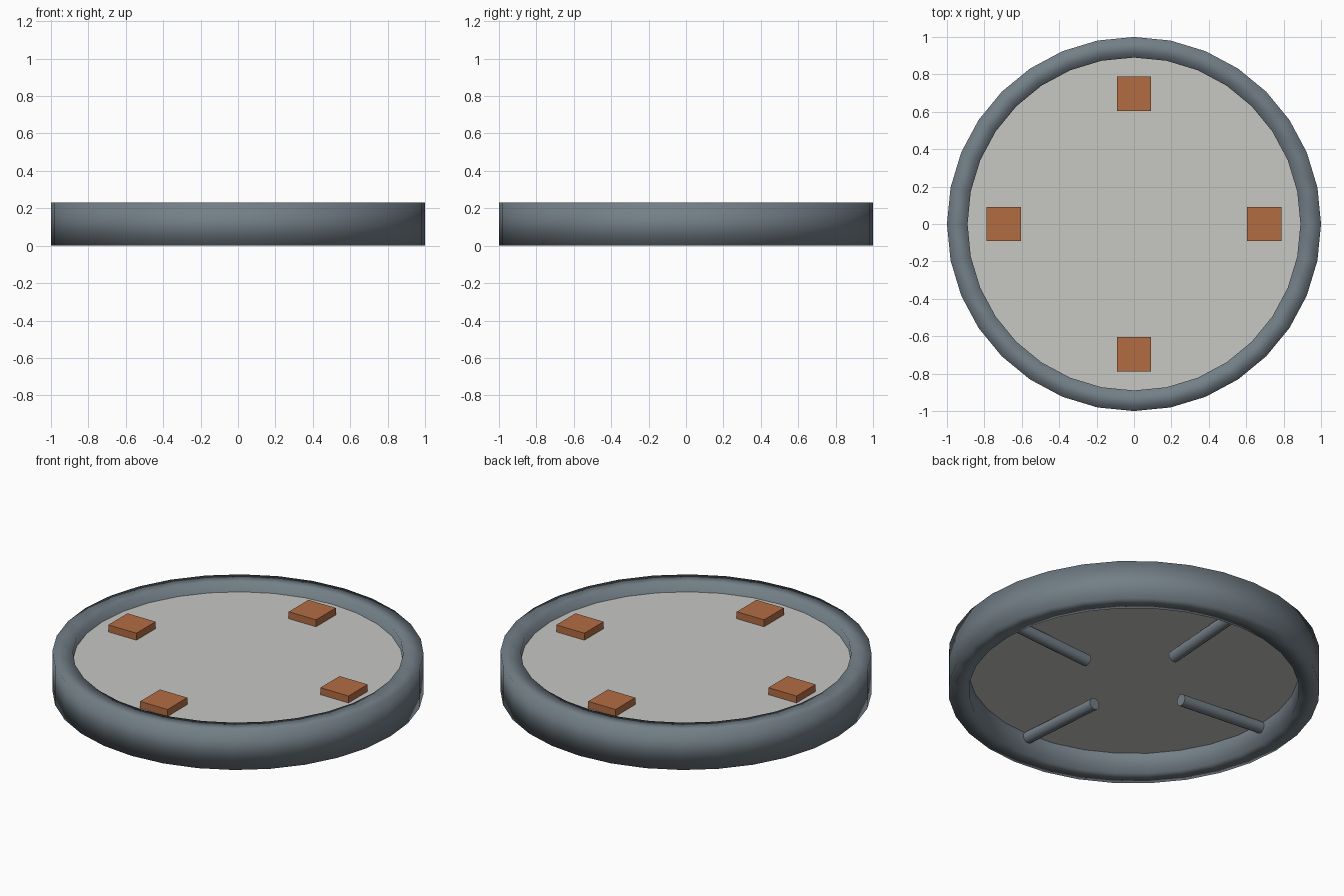
import bpy
import bmesh
import math
from mathutils import Matrix, Vector

default = bpy.data.objects.get("Cube")
if default:
    bpy.data.objects.remove(default, do_unlink=True)

SEGMENTS = 32
HEIGHT = 0.23
INNER = 0.89


def make_material(name, rgb):
    mat = bpy.data.materials.new(name)
    mat.use_nodes = True
    color = (*rgb, 1.0)
    mat.diffuse_color = color
    mat.node_tree.nodes["Principled BSDF"].inputs["Base Color"].default_value = color
    return mat


slate = make_material("slate grey", (0.17, 0.21, 0.24))
pale = make_material("pale grey", (0.57, 0.58, 0.55))
copper = make_material("copper brown", (0.45, 0.15, 0.055))


def add_object(name, bm, mat, smooth=False):
    bmesh.ops.recalc_face_normals(bm, faces=bm.faces)
    for face in bm.faces:
        face.smooth = smooth
    mesh = bpy.data.meshes.new(name)
    bm.to_mesh(mesh)
    bm.free()
    mesh.materials.append(mat)
    obj = bpy.data.objects.new(name, mesh)
    bpy.context.scene.collection.objects.link(obj)
    return obj


def sharpen(obj, degrees=40):
    bpy.ops.object.select_all(action="DESELECT")
    obj.select_set(True)
    bpy.context.view_layer.objects.active = obj
    bpy.ops.object.shade_smooth_by_angle(angle=math.radians(degrees))


# Rim: square section spun into a ring, softly shaded all round
bm = bmesh.new()
section = [(INNER, 0), (1, 0), (1, HEIGHT), (INNER, HEIGHT)]
verts = [bm.verts.new((r, 0, z)) for r, z in section]
edges = [bm.edges.new((verts[i], verts[(i + 1) % 4])) for i in range(4)]
bmesh.ops.spin(bm, geom=verts + edges, cent=(0, 0, 0), axis=(0, 0, 1),
               angle=math.tau, steps=SEGMENTS, use_merge=True)
bmesh.ops.remove_doubles(bm, verts=bm.verts, dist=0.0001)
add_object("rim", bm, slate, smooth=True)

# Plate: disc set inside the rim
bm = bmesh.new()
bmesh.ops.create_cone(bm, cap_ends=True, segments=SEGMENTS, radius1=INNER,
                      radius2=INNER, depth=0.055,
                      matrix=Matrix.Translation((0, 0, 0.15)))
add_object("plate", bm, pale)

# Four pads on top and four slightly tilted rods underneath
for i, side in enumerate(("left", "back", "right", "front")):
    turn = Matrix.Rotation(i * math.pi / 2, 4, "Z")

    bm = bmesh.new()
    size = Matrix.Diagonal((0.185, 0.18, 0.042, 1))
    bmesh.ops.create_cube(bm, size=1, matrix=turn @ Matrix.Translation((0.697, 0, 0.198)) @ size)
    add_object(side + "_pad", bm, copper)

    bm = bmesh.new()
    inner, outer = Vector((0.33, 0, 0.064)), Vector((0.91, 0, 0.102))
    along = (outer - inner).to_track_quat("Z", "Y").to_matrix().to_4x4()
    place = turn @ Matrix.Translation((inner + outer) / 2) @ along
    bmesh.ops.create_cone(bm, cap_ends=True, segments=16, radius1=0.033,
                          radius2=0.033, depth=(outer - inner).length, matrix=place)
    sharpen(add_object(side + "_rod", bm, slate))
